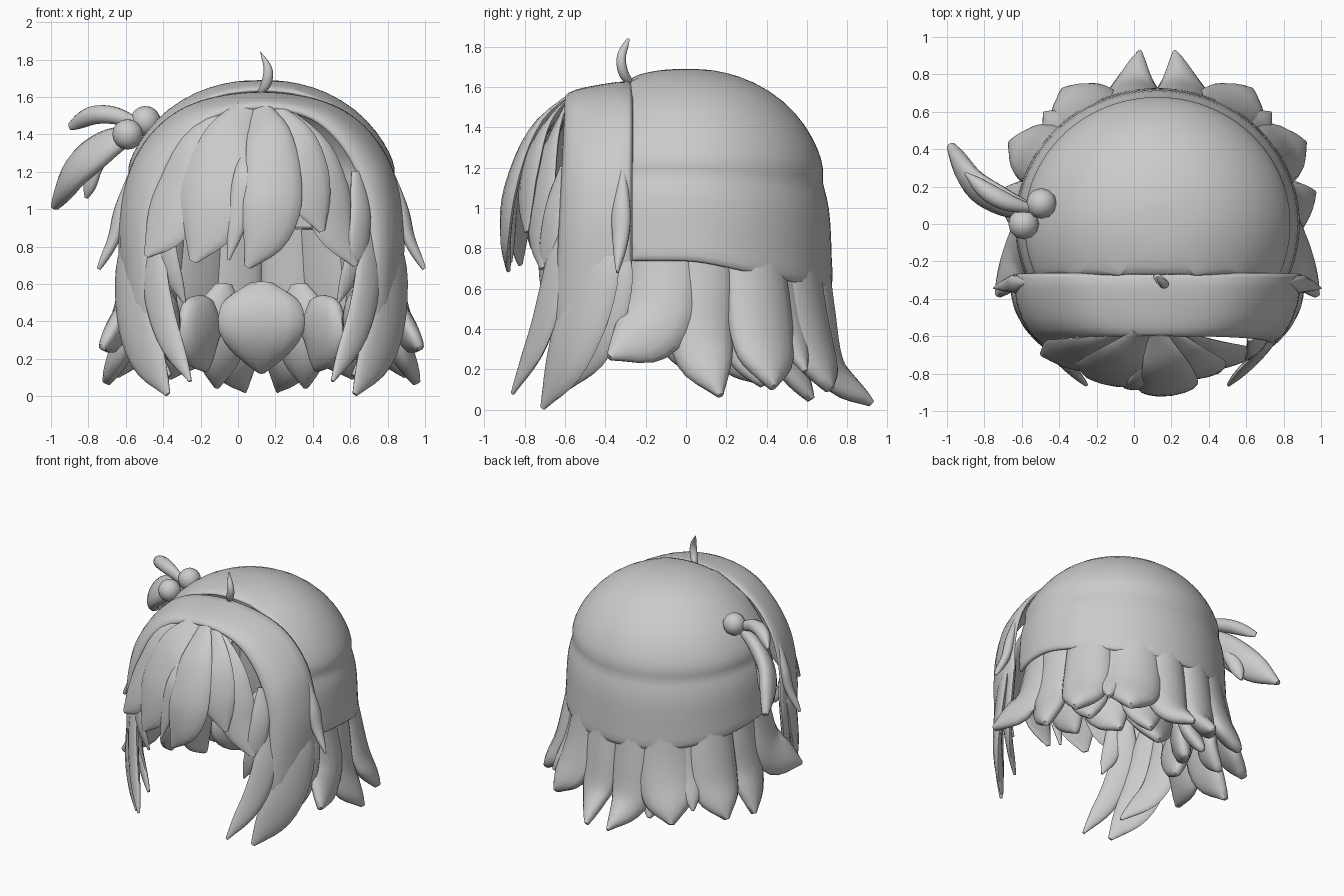
import bpy, bmesh, math
from mathutils import Vector

if "Cube" in bpy.data.objects:
    bpy.data.objects.remove(bpy.data.objects["Cube"])

CX = 0.125  # symmetry plane of the hair
MAT = bpy.data.materials.new("light_grey")
MAT.diffuse_color = (0.6, 0.6, 0.6, 1)
MAT.use_nodes = True
MAT.node_tree.nodes["Principled BSDF"].inputs["Base Color"].default_value = MAT.diffuse_color


def finish(name, bm, angle=60):
    bmesh.ops.recalc_face_normals(bm, faces=bm.faces)
    me = bpy.data.meshes.new(name)
    bm.to_mesh(me)
    bm.free()
    me.materials.append(MAT)
    ob = bpy.data.objects.new(name, me)
    bpy.context.collection.objects.link(ob)
    bpy.ops.object.select_all(action='DESELECT')
    ob.select_set(True)
    bpy.context.view_layer.objects.active = ob
    bpy.ops.object.shade_smooth_by_angle(angle=math.radians(angle))
    return ob


def spline(pts, t):
    """Catmull-Rom point through pts, t in 0..1."""
    n = len(pts) - 1
    i = min(int(t * n), n - 1)
    f = t * n - i
    b, c = pts[i], pts[i + 1]
    a = pts[i - 1] if i > 0 else b * 2 - c
    d = pts[i + 2] if i + 2 <= n else c * 2 - b
    return 0.5 * (2 * b + (c - a) * f + (2 * a - 5 * b + 4 * c - d) * f * f
                  + (3 * b - a - 3 * c + d) * f ** 3)


SHAPE = (0.5, 0.9, 1.0, 0.95, 0.72, 0.1)


def lock(name, pts, width, thick, shape=SHAPE, out=None, bend=0.0, n=16, sides=14):
    """Tapered lock of hair, flat side facing away from the head axis; bend curls its edges inward."""
    pts = [Vector(p) for p in pts]
    prof = [Vector((s, 0, 0)) for s in shape]
    bm = bmesh.new()
    rings = []
    for i in range(n + 1):
        t = i / n
        p = spline(pts, t)
        tan = (spline(pts, min(t + .02, 1)) - spline(pts, max(t - .02, 0))).normalized()
        o = Vector(out) if out else Vector((p.x - CX, p.y, 0))
        side = tan.cross(o).normalized()
        nor = side.cross(tan).normalized()
        if nor.dot(o) < 0:
            nor, side = -nor, -side
        s = max(spline(prof, t).x, 0.03)
        ring = []
        for k in range(sides):
            a = 2 * math.pi * k / sides
            w = math.cos(a) * width * s / 2
            ring.append(bm.verts.new(p + side * w + nor * (
                math.sin(a) * thick * math.sqrt(s) / 2 - bend * w * w)))
        rings.append(ring)
    for r, q in zip(rings, rings[1:]):
        for k in range(sides):
            bm.faces.new((r[k], r[(k + 1) % sides], q[(k + 1) % sides], q[k]))
    bm.faces.new(rings[0])
    bm.faces.new(rings[-1])
    return finish(name, bm)


def pair(name, pts, width, thick, shape=SHAPE, bend=0.0):
    """Two mirrored locks; x is measured from the symmetry plane."""
    for tag, s in (("left", -1), ("right", 1)):
        lock(f"{name}_{tag}", [(CX + s * x, y, z) for x, y, z in pts], width, thick, shape, None, bend)


def shell(ob, thick):
    m = ob.modifiers.new("thickness", 'SOLIDIFY')
    m.thickness = thick
    m.offset = -1
    m = ob.modifiers.new("smooth", 'SUBSURF')
    m.levels = m.render_levels = 1


# Crown: dome with a folded lower band, cut open at the front
crown = [(0.08, 1.69), (0.2, 1.675), (0.35, 1.63), (0.51, 1.535), (0.625, 1.41), (0.69, 1.3),
         (0.72, 1.22), (0.705, 1.17), (0.735, 1.11), (0.755, 1.0), (0.757, 0.85), (0.768, 0.76),
         (0.75, 0.73)]
bm = bmesh.new()
SEG = 48
rings = []
for r, z in crown:
    ring = []
    for k in range(SEG):
        a = 2 * math.pi * k / SEG
        x, y = r * math.cos(a), r * math.sin(a) * 0.955
        low = min(1, max(0, (1.35 - z) / 0.6))
        drop = 0.13 * low * min(1, max(0, (y - 0.05) / 0.6))
        ring.append(bm.verts.new((CX + x, y, z - drop)))
    rings.append(ring)
bm.faces.new(rings[0])
for r, q in zip(rings, rings[1:]):
    for k in range(SEG):
        bm.faces.new((r[k], r[(k + 1) % SEG], q[(k + 1) % SEG], q[k]))
bmesh.ops.bisect_plane(bm, geom=bm.verts[:] + bm.edges[:] + bm.faces[:], plane_co=(0, -0.28, 0),
                       plane_no=(0, -1, 0), clear_outer=True)
shell(finish("crown", bm), 0.03)

# Front hood: arch of hair between the crown and the fringe
arches = [
    (-0.26, [(0, 1.64), (.3, 1.6), (.51, 1.5), (.66, 1.33), (.735, 1.14), (.77, .92), (.77, .68)]),
    (-0.42, [(0, 1.615), (.3, 1.575), (.5, 1.46), (.65, 1.29), (.73, 1.1), (.765, .85), (.745, .42)]),
    (-0.56, [(0, 1.59), (.3, 1.54), (.48, 1.42), (.61, 1.24), (.67, 1.06), (.69, .8), (.66, .35)]),
    (-0.61, [(0, 1.555), (.24, 1.51), (.41, 1.37), (.52, 1.18), (.57, 1.0), (.59, .78), (.58, .42)])]
bm = bmesh.new()
rows = []
for y, half in arches:
    full = [(-x, z) for x, z in half[:0:-1]] + half
    pts = [Vector((CX + x, y + 0.05 * (1.6 - z) * (-1 if y < -.5 else 0), z)) for x, z in full]
    rows.append([bm.verts.new(spline(pts, i / 36)) for i in range(37)])
for r, q in zip(rows, rows[1:]):
    for k in range(36):
        bm.faces.new((r[k], r[k + 1], q[k + 1], q[k]))
shell(finish("front_hood", bm), 0.04)

# Long side locks framing the face
pair("side_lock_main", [(.67, -.44, .9), (.7, -.48, .62), (.65, -.58, .3), (.5, -.71, .01)], .32, .07,
     bend=.5)
pair("side_lock_front", [(.56, -.6, .95), (.57, -.65, .65), (.51, -.73, .36), (.38, -.86, .08)], .18, .06)
pair("side_lock_back", [(.7, -.35, .85), (.72, -.37, .6), (.67, -.44, .34), (.49, -.58, .11)], .23, .06)
pair("side_lock_inner", [(.51, -.6, 1.2), (.53, -.66, .95), (.49, -.69, .7), (.41, -.69, .5)], .14, .05)
pair("side_flick", [(.69, -.31, 1.2), (.75, -.32, 1.0), (.79, -.325, .84), (.87, -.34, .68)], .1, .07,
     (0.2, 0.7, 1.0, 0.9, 0.6, 0.1))

# Fringe
FR = (0.35, 0.75, 0.95, 1.0, 0.75, 0.12)
lock("fringe_centre", [(.12, -.58, 1.54), (.17, -.76, 1.37), (.19, -.87, 1.1), (.15, -.895, .88),
                       (.05, -.88, .69)], .31, .06, FR, None, .6)
lock("fringe_inner_left", [(.05, -.58, 1.54), (-.05, -.72, 1.36), (-.12, -.805, 1.12), (-.16, -.83, .92),
                           (-.24, -.82, .72)], .38, .05, FR, None, .6)
lock("fringe_outer_left", [(.0, -.57, 1.52), (-.2, -.67, 1.32), (-.31, -.71, 1.08), (-.39, -.72, .9),
                           (-.49, -.7, .75)], .32, .05, FR, None, .6)
lock("fringe_thin_left", [(.08, -.66, 1.4), (.04, -.82, 1.2), (.01, -.86, 1.0), (-.05, -.87, .73)],
     .13, .05, FR)
lock("fringe_inner_right", [(.19, -.58, 1.53), (.31, -.73, 1.34), (.37, -.79, 1.12), (.45, -.79, .88)],
     .28, .05, FR, None, .6)
lock("fringe_outer_right", [(.22, -.58, 1.52), (.4, -.68, 1.3), (.47, -.72, 1.1), (.52, -.73, .9),
                            (.63, -.71, .7)], .28, .05, FR, None, .6)

# Outer back locks flaring out below the crown
BK = (0.9, 0.95, 1.0, 1.0, 0.8, 0.1)
pair("back_lock_a", [(.64, -.12, .92), (.68, -.12, .65), (.74, -.17, .42), (.85, -.38, .26)], .37, .13, BK, .5)
pair("back_lock_b", [(.64, .09, .92), (.67, .09, .6), (.72, .08, .32), (.83, .17, .07)], .32, .14, BK, .5)
pair("back_lock_c", [(.56, .32, .92), (.6, .36, .6), (.66, .39, .32), (.78, .43, .11)], .36, .15, BK, .5)
pair("back_lock_d", [(.46, .45, .9), (.48, .48, .6), (.52, .52, .38), (.6, .59, .19)], .2, .1, BK)
pair("back_lock_e", [(.33, .55, .9), (.36, .58, .55), (.41, .63, .3), (.5, .71, .1)], .4, .15, BK, .5)
pair("back_lock_f", [(.13, .62, .9), (.14, .66, .5), (.14, .72, .2), (.09, .92, .03)], .32, .15,
     (0.9, 0.95, 1.0, 0.95, 0.6, 0.06), .5)

# Inner nape locks
NP = (0.3, 0.85, 1.0, 0.95, 0.65, 0.1)
lock("nape_lock_centre", [(CX, .36, .6), (CX, .31, .45), (CX, .33, .3), (CX, .42, .13)], .46, .14, NP,
     None, .4)
pair("nape_lock_mid", [(.3, .3, .52), (.33, .26, .4), (.33, .28, .28), (.3, .36, .14)], .36, .14, NP, .4)
pair("nape_lock_side", [(.52, .06, .56), (.5, .03, .44), (.5, .03, .32), (.46, .07, .18)], .34, .13, NP)
pair("nape_lock_under", [(.2, .5, .6), (.22, .48, .4), (.22, .52, .22), (.24, .62, .05)], .3, .13, NP)
pair("nape_lock_outer", [(.5, .28, .6), (.54, .3, .42), (.55, .32, .27), (.6, .38, .12)], .3, .13, NP)

# Hair tie: two beads and ribbon-like tufts
for i, p in enumerate([(-.495, .11, 1.47), (-.59, 0.0, 1.4)]):
    bm = bmesh.new()
    bmesh.ops.create_uvsphere(bm, u_segments=12, v_segments=8, radius=.082)
    bmesh.ops.translate(bm, verts=bm.verts, vec=p)
    finish(f"hair_tie_bead_{i + 1}", bm)
TU = (0.35, 0.7, 0.95, 1.0, 0.8, 0.15)
lock("tied_tuft_small", [(-.53, .08, 1.45), (-.66, .11, 1.5), (-.78, .17, 1.5), (-.9, .27, 1.44)],
     .1, .1, TU, out=(0, 0, 1))
lock("tied_tuft_large", [(-.55, .07, 1.41), (-.7, .12, 1.34), (-.86, .22, 1.21), (-.98, .42, 1.01)],
     .23, .12, TU, out=(-.4, -.6, .5))
lock("tied_tuft_flick", [(-.7, .13, 1.3), (-.77, .18, 1.2), (-.81, .22, 1.06)], .1, .06, TU,
     out=(-.4, -.6, .5))

# Stray upright strand on top
lock("top_strand", [(.11, -.27, 1.61), (.15, -.31, 1.67), (.16, -.32, 1.75), (.12, -.285, 1.84)],
     .055, .05, (0.4, 0.9, 1.0, 0.7, 0.05), out=(0, -1, 0))
